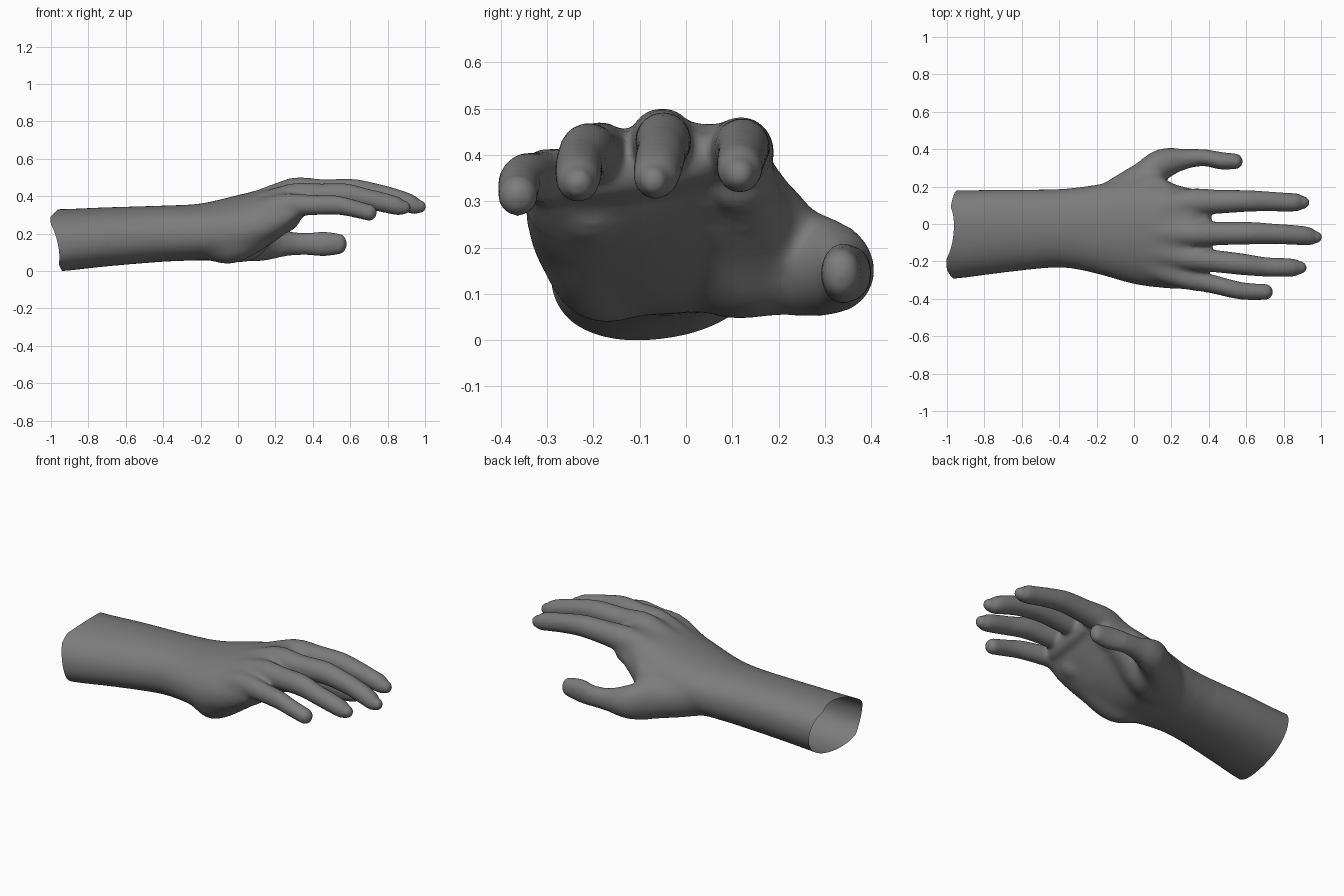
import bpy, bmesh
from math import sin, cos, pi, copysign
from mathutils import Vector

cube = bpy.data.objects.get("Cube")
if cube:
    bpy.data.objects.remove(cube)

skin = bpy.data.materials.new("grey skin")
skin.use_nodes = True
GREY = (0.2, 0.2, 0.2, 1)
skin.diffuse_color = GREY
skin.node_tree.nodes["Principled BSDF"].inputs["Base Color"].default_value = GREY

bm = bmesh.new()


def spline(keys, steps=6):
    """Catmull-Rom interpolation through the key sections."""
    keys = [Vector(k) for k in keys]
    pts = [keys[0]] + keys + [keys[-1]]
    out = []
    for a, b, c, d in zip(pts, pts[1:], pts[2:], pts[3:]):
        for i in range(steps):
            t = i / steps
            out.append(b + (c - a) * t / 2 + (2 * a - 5 * b + 4 * c - d) * t * t / 2
                       + (3 * b - a - 3 * c + d) * t ** 3 / 2)
    return out + [keys[-1]]


def loft(keys, power=1.0, sides=28):
    """Closed tube through (x, y, z, half width, half height, shear) sections."""
    rows = spline(keys)

    def cap(s, angle, sign):
        row = s.copy()
        row[0] += sign * min(s[3], s[4]) * sin(angle)
        row[3] *= cos(angle)
        row[4] *= cos(angle)
        return row

    angles = [pi / 2 * k / 6 for k in range(1, 6)]
    rows = ([cap(rows[0], a, -1) for a in reversed(angles)] + rows
            + [cap(rows[-1], a, 1) for a in angles])
    rings = []
    for x, y, z, ry, rz, shear in rows:
        ring = []
        for k in range(sides):
            a = 2 * pi * k / sides
            dy = ry * copysign(abs(cos(a)) ** power, cos(a))
            dz = rz * copysign(abs(sin(a)) ** power, sin(a))
            ring.append(bm.verts.new((x, y + dy, z + dz + shear * dy)))
        rings.append(ring)
    for p, q in zip(rings, rings[1:]):
        for k in range(sides):
            n = (k + 1) % sides
            bm.faces.new((p[k], p[n], q[n], q[k]))
    bm.faces.new(rings[0])
    bm.faces.new(rings[-1])


def tube(keys):
    """Round tube through (x, y, z, radius) keys."""
    loft([(x, y, z, r, r * 1.05, 0) for x, y, z, r in keys])


# Forearm, wrist and back of the hand
loft([(-1.15, -.055, .17, .24, .167, .11),
      (-.95, -.053, .172, .235, .163, .11),
      (-.7, -.035, .19, .222, .156, .09),
      (-.4, -.02, .207, .21, .15, .05),
      (-.2, -.025, .216, .24, .152, .05),
      (0, -.04, .242, .28, .17, .08),
      (.18, -.07, .306, .274, .146, .13),
      (.29, -.08, .358, .265, .108, .16),
      (.36, -.08, .382, .235, .062, .16)], power=.92, sides=48)

# Pads of the palm and the web of the thumb
tube([(-.22, -.1, .2, .11), (-.05, -.17, .165, .118), (.1, -.2, .21, .105), (.25, -.2, .3, .085)])
tube([(-.22, .06, .2, .11), (-.02, .11, .182, .125), (.1, .155, .19, .112), (.19, .14, .265, .09),
      (.3, .12, .355, .075)])
tube([(-.05, .1, .26, .1), (.06, .175, .255, .097), (.14, .19, .272, .077), (.2, .14, .35, .07)])

# Four fingers, each starting from its bone in the back of the hand
tube([(.02, .06, .335, .06), (.2, .105, .395, .068), (.31, .12, .412, .074), (.45, .122, .42, .064),
      (.6, .126, .424, .058), (.72, .124, .407, .053), (.8, .12, .391, .051), (.87, .119, .376, .048),
      (.905, .118, .366, .034)])
tube([(.02, -.04, .345, .06), (.2, -.045, .41, .068), (.31, -.048, .432, .074), (.45, -.048, .432, .063),
      (.62, -.046, .436, .06), (.76, -.05, .414, .054), (.85, -.055, .391, .053), (.935, -.062, .364, .049),
      (.975, -.067, .352, .032)])
tube([(.02, -.13, .33, .06), (.2, -.165, .39, .063), (.31, -.18, .408, .068), (.44, -.196, .412, .06),
      (.58, -.212, .414, .058), (.7, -.226, .391, .052), (.78, -.229, .373, .051), (.855, -.23, .355, .047),
      (.89, -.23, .347, .034)])
tube([(.02, -.21, .29, .06), (.18, -.26, .345, .064), (.28, -.287, .36, .062), (.4, -.313, .36, .052),
      (.52, -.343, .36, .049), (.6, -.357, .346, .046), (.7, -.36, .32, .043)])

# Thumb
loft([(-.24, .06, .2, .1, .1, 0), (-.12, .13, .195, .12, .12, 0), (0, .2, .182, .12, .122, 0),
      (.1, .283, .168, .107, .112, 0), (.18, .326, .16, .084, .092, 0), (.27, .348, .154, .057, .067, 0),
      (.37, .358, .152, .046, .06, 0), (.46, .342, .152, .047, .066, 0),
      (.54, .338, .152, .042, .055, 0)])

bmesh.ops.recalc_face_normals(bm, faces=bm.faces)
mesh = bpy.data.meshes.new("hand")
bm.to_mesh(mesh)
bm.free()
hand = bpy.data.objects.new("hand", mesh)
bpy.context.collection.objects.link(hand)

# Fuse the parts into one skin
remesh = hand.modifiers.new("fuse", 'REMESH')
remesh.mode = 'VOXEL'
remesh.voxel_size = .0095
soften = hand.modifiers.new("soften", 'SMOOTH')
soften.factor = .5
soften.iterations = 8
graph = bpy.context.evaluated_depsgraph_get()
fused = bpy.data.meshes.new_from_object(hand.evaluated_get(graph))
hand.modifiers.clear()
hand.data = fused
fused.name = "hand"

bm = bmesh.new()
bm.from_mesh(fused)

# Melt the palm pads, web and tendons together, fading out toward fingers and arm
for start, reach, rounds in ((-.7, .38, 8), (-.45, .32, 12), (-.3, .26, 20)):
    palm = [v for v in bm.verts if start < v.co.x < reach and v.co.y < reach + .03]
    for _ in range(rounds):
        bmesh.ops.smooth_vert(bm, verts=palm, factor=.5,
                              use_axis_x=True, use_axis_y=True, use_axis_z=True)

# Cut the forearm open at a slant, trim the rim's corners, drop any loose inner shell
for point, normal in (((-.925, 0, 0), (-1, .1, -.2)),
                      ((-.968, -.285, .17), (-1, -.35, -.2)),
                      ((-1, 0, .3), (-1, 0, 1))):
    bmesh.ops.bisect_plane(bm, geom=bm.verts[:] + bm.edges[:] + bm.faces[:],
                           plane_co=point, plane_no=normal, clear_outer=True)
    if normal[2] < 0:
        continue
tip = max(bm.verts, key=lambda v: v.co.x)
keep, stack = {tip}, [tip]
while stack:
    for edge in stack.pop().link_edges:
        for v in edge.verts:
            if v not in keep:
                keep.add(v)
                stack.append(v)
bmesh.ops.delete(bm, geom=[v for v in bm.verts if v not in keep], context='VERTS')

# Centre the hand and stand it on the ground
low = [min(v.co[i] for v in bm.verts) for i in range(3)]
high = [max(v.co[i] for v in bm.verts) for i in range(3)]
base = Vector(((low[0] + high[0]) / 2, (low[1] + high[1]) / 2, low[2]))
bmesh.ops.translate(bm, verts=bm.verts[:], vec=-base)
for f in bm.faces:
    f.smooth = True
    f.material_index = 0
bm.to_mesh(fused)
bm.free()
fused.materials.clear()
fused.materials.append(skin)
